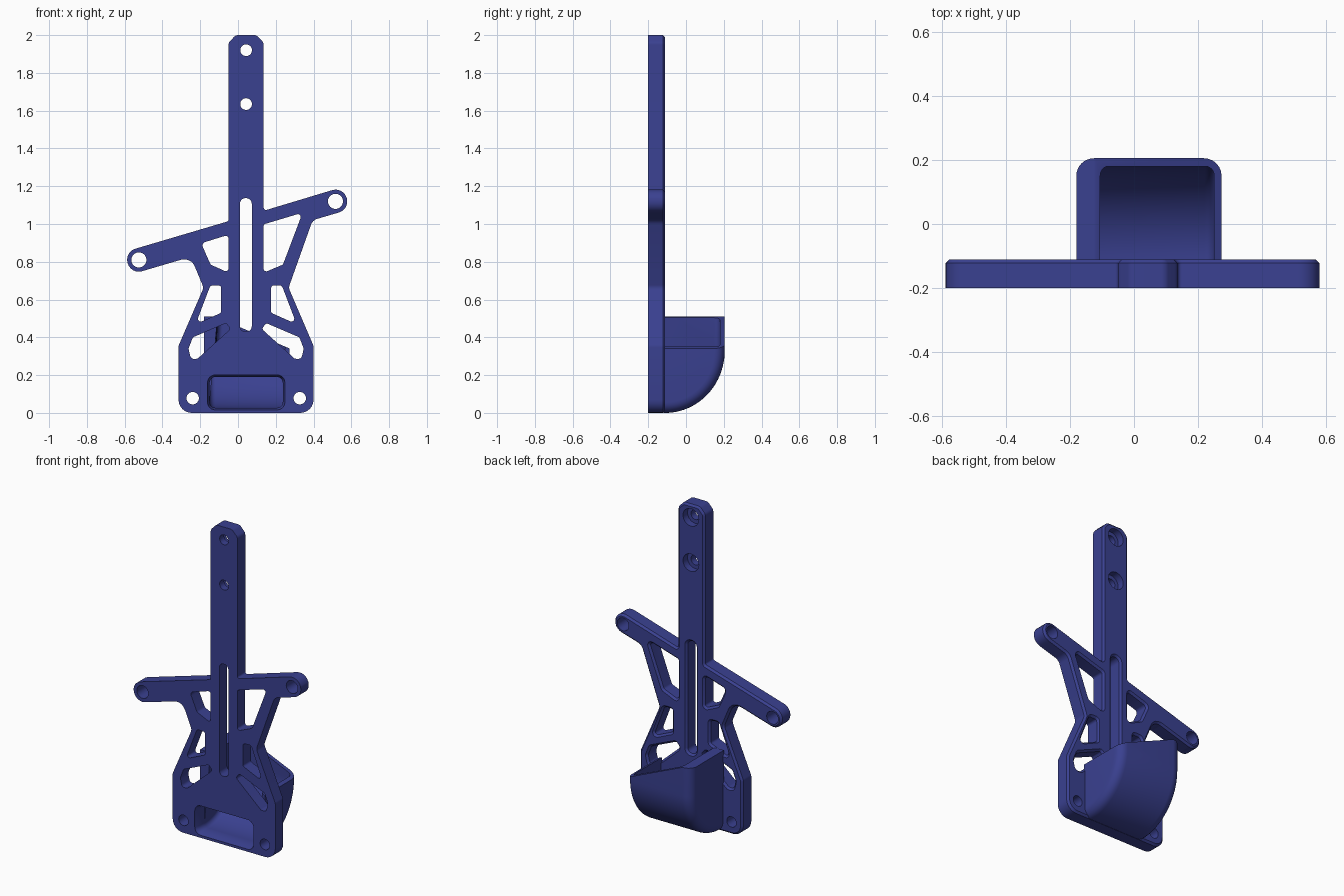
import bpy, bmesh, math
from mathutils import Vector

if "Cube" in bpy.data.objects:
    bpy.data.objects.remove(bpy.data.objects["Cube"])

blue = bpy.data.materials.new("navy_blue")
blue.diffuse_color = (0.042, 0.052, 0.28, 1)
blue.use_nodes = True
blue.node_tree.nodes["Principled BSDF"].inputs["Base Color"].default_value = blue.diffuse_color
FRONT, BACK, CHAMFER = -0.2, -0.11, 0.012
AXIS = 0.043                       # x of the column centre line


def rounded(corners, segs=6):
    """Polygon of (x, z, radius) corners, each replaced by an arc."""
    out, n = [], len(corners)
    for i, (x, z, r) in enumerate(corners):
        p = Vector((x, z))
        a = Vector(corners[i - 1][:2]) - p
        b = Vector(corners[(i + 1) % n][:2]) - p
        half = a.angle(b) / 2
        t = min(r / math.tan(half), 0.49 * a.length, 0.49 * b.length)
        r = t * math.tan(half)
        a.normalize()
        b.normalize()
        c = p + (a + b).normalized() * (r / math.sin(half))
        s, e = p + a * t - c, p + b * t - c
        sweep = s.angle_signed(e)
        for k in range(segs + 1):
            ang = -sweep * k / segs
            out.append(c + Vector((s.x * math.cos(ang) - s.y * math.sin(ang),
                                   s.x * math.sin(ang) + s.y * math.cos(ang))))
    return out


def circle(x, z, r, n=32):
    return [Vector((x + r * math.cos(2 * math.pi * k / n),
                    z + r * math.sin(2 * math.pi * k / n))) for k in range(n)]


def grow(pts, d):
    """Offset a counter-clockwise polygon outwards by d."""
    out, n = [], len(pts)
    for i, p in enumerate(pts):
        e1 = (p - pts[i - 1]).normalized()
        e2 = (pts[(i + 1) % n] - p).normalized()
        n1, n2 = Vector((e1.y, -e1.x)), Vector((e2.y, -e2.x))
        m = (n1 + n2).normalized()
        out.append(p + m * (d / max(0.5, m.dot(n1))))
    return out


def skin(name, rings):
    """Solid through a list of equal-length 3D rings."""
    bm = bmesh.new()
    vs = [[bm.verts.new(p) for p in ring] for ring in rings]
    n = len(rings[0])
    for r0, r1 in zip(vs, vs[1:]):
        for i in range(n):
            j = (i + 1) % n
            bm.faces.new((r0[i], r0[j], r1[j], r1[i]))
    bm.faces.new(vs[0])
    bm.faces.new(vs[-1])
    bmesh.ops.recalc_face_normals(bm, faces=bm.faces)
    me = bpy.data.meshes.new(name)
    bm.to_mesh(me)
    bm.free()
    me.materials.append(blue)
    ob = bpy.data.objects.new(name, me)
    bpy.context.collection.objects.link(ob)
    return ob


def prism(name, pts, levels):
    """Polygon in x-z swept along y; levels are (y, growth)."""
    return skin(name, [[(p.x, y, p.y) for p in (grow(pts, g) if g else pts)]
                       for y, g in levels])


def activate(ob):
    bpy.ops.object.select_all(action='DESELECT')
    ob.select_set(True)
    bpy.context.view_layer.objects.active = ob


def cut(ob, cutter):
    cutter.hide_render = True
    m = ob.modifiers.new("cut", 'BOOLEAN')
    m.operation, m.solver, m.object = 'DIFFERENCE', 'EXACT', cutter
    activate(ob)
    bpy.ops.object.modifier_apply(modifier=m.name)
    bpy.data.objects.remove(cutter, do_unlink=True)


# Plate outline: base, waist, slanted arms and tall column
left_c, right_c, arm_r = Vector((-0.525, 0.81)), Vector((0.516, 1.12)), 0.062
u = (right_c - left_c).normalized() * arm_r
v = Vector((-u.y, u.x))


def tip(p):
    return (p.x, p.y, arm_r)


outline = [
    (-0.315, 0, 0.07), (0.40, 0, 0.07), (0.40, 0.355, 0.04), (0.268, 0.663, 0.04),
    (0.395, 1.02, 0.05), tip(right_c + u - v), tip(right_c + u + v),
    (0.136, 1.07, 0.012), (0.136, 1.96, 0.03), (0.098, 2, 0.03),
    (-0.012, 2, 0.03), (-0.05, 1.96, 0.03), (-0.05, 1.015, 0.012),
    tip(left_c - u + v), tip(left_c - u - v),
    (-0.25, 0.826, 0.06), (-0.182, 0.663, 0.04), (-0.315, 0.355, 0.04)]
plate = prism("mounting_plate", rounded(outline),
              [(FRONT, 0), (BACK - CHAMFER, 0), (BACK, -CHAMFER)])

# Weight-saving openings, flared at the back
middle = [(0.175, 0.53, 0.015), (0.31, 0.47, 0.015), (0.232, 0.675, 0.02), (0.175, 0.675, 0.015)]
lower = [(0.125, 0.445, 0.015), (0.30, 0.287, 0.015), (0.335, 0.285, 0.02),
         (0.348, 0.34, 0.02), (0.325, 0.40, 0.02), (0.15, 0.475, 0.012)]
openings = [
    [(0.135, 0.742, 0.015), (0.238, 0.785, 0.02), (0.342, 1.06, 0.015), (0.135, 0.998, 0.015)],
    [(-0.05, 0.742, 0.015), (-0.145, 0.785, 0.02), (-0.195, 0.898, 0.02), (-0.05, 0.943, 0.015)][::-1],
    [(0.01, 0.43, 0.028), (0.073, 0.43, 0.028), (0.073, 1.137, 0.03), (0.01, 1.137, 0.03)]]
for shape in (middle, lower):
    openings += [shape, [(2 * AXIS - x, z, r) for x, z, r in reversed(shape)]]
flare = [(-0.3, 0), (BACK - CHAMFER, 0), (BACK, CHAMFER), (0, CHAMFER)]
for shape in openings:
    cut(plate, prism("cutter", rounded(shape), flare))

# Round holes in the arm tips, base and column
through = [(-0.3, 0), (0, 0)]
for x, z, r in [(*left_c, 0.04), (*right_c, 0.04), (-0.24, 0.078, 0.033),
                (0.327, 0.078, 0.033), (AXIS, 1.92, 0.031), (AXIS, 1.635, 0.031)]:
    cut(plate, prism("cutter", circle(x, z, r), through))
for z in (1.92, 1.635):            # recesses for screw heads
    cut(plate, prism("cutter", circle(AXIS, z, 0.055), [(-0.155, 0), (0, 0)]))

# Front intake window, slightly wider at the face
window = rounded([(-0.15, 0.027, 0.03), (0.237, 0.027, 0.03), (0.237, 0.19, 0.03), (-0.15, 0.19, 0.03)])
cut(plate, prism("cutter", window, [(-0.22, 0.014), (-0.19, 0.01), (-0.17, 0), (0, 0)]))


# Curved scoop: quarter-round section with softened sides
def scoop_solid(name, x0, x1, y0, ry, rz, soft, rim, lean=0.0, extra=()):
    stations = []
    for k in range(7):
        a = math.pi / 2 * k / 6
        d, inset = soft * (1 - math.cos(a)), soft * (1 - math.sin(a))
        stations += [(x0 + d, inset), (x1 - d, inset)]
    stations += [(x, 0) for x in extra]
    rings = []
    for x, i in sorted(stations):
        prof = [(y0, 0.33 - rz + i)]
        for k in range(25):
            a = math.pi / 2 * k / 24
            prof.append((-0.11 + (ry - i) * math.sin(a), 0.33 - (rz - i) * math.cos(a)))
        prof += [(-0.11 + ry - i, rim(x)), (y0, rim(x))]
        share = lean * (x1 - x) / (x1 - x0)
        rings.append([(x + share * min(1, max(0, (z - 0.19) / 0.2)), y, z) for y, z in prof])
    return skin(name, rings)


def slanted_rim(x):
    return 0.51 - 0.17 * min(1, max(0, (x + 0.12) / 0.395))


scoop = scoop_solid("air_scoop", -0.18, 0.273, -0.12, 0.315, 0.33, 0.055,
                    slanted_rim, extra=(-0.12,))
cut(scoop, scoop_solid("cutter", -0.15, 0.25, -0.14, 0.29, 0.303, 0.03,
                       lambda x: 0.6, lean=0.05))

for ob in (plate, scoop):
    activate(ob)
    bpy.ops.object.shade_smooth_by_angle(angle=math.radians(30))
